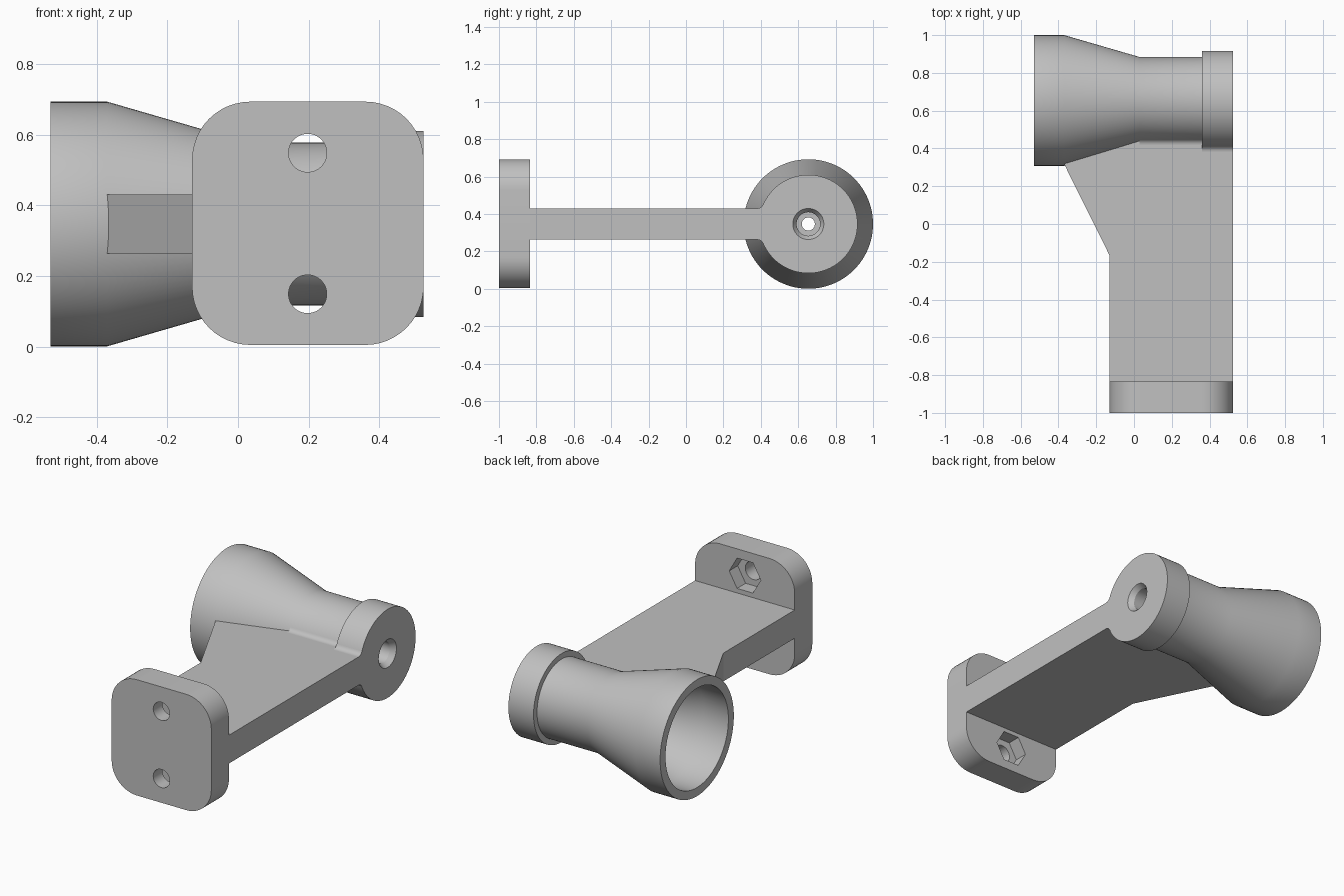
import bpy, bmesh
from math import pi, sin, cos, sqrt, atan2
from mathutils import Vector

if "Cube" in bpy.data.objects:
    bpy.data.objects.remove(bpy.data.objects["Cube"], do_unlink=True)

GREY = (0.53, 0.53, 0.53, 1)
grey = bpy.data.materials.new("plain grey")
grey.use_nodes = True
grey.diffuse_color = GREY
grey.node_tree.nodes["Principled BSDF"].inputs["Base Color"].default_value = GREY

AXIS_Y, AXIS_Z = 0.654, 0.347    # centre line of the cup
HALF = 0.084                     # half thickness of the web
LEFT, RIGHT = -0.13, 0.525       # sides of the plate and web
R_NECK, R_COLLAR = 0.23, 0.263


def finish(bm, name):
    bmesh.ops.recalc_face_normals(bm, faces=bm.faces)
    mesh = bpy.data.meshes.new(name)
    bm.to_mesh(mesh)
    bm.free()
    mesh.materials.append(grey)
    obj = bpy.data.objects.new(name, mesh)
    bpy.context.collection.objects.link(obj)
    return obj


def activate(obj):
    bpy.ops.object.select_all(action="DESELECT")
    obj.select_set(True)
    bpy.context.view_layer.objects.active = obj


def smooth(obj):
    activate(obj)
    bpy.ops.object.shade_smooth_by_angle(angle=pi / 6)


def prism(name, points, offset):
    """Extrude a flat outline along an offset."""
    bm = bmesh.new()
    face = bm.faces.new([bm.verts.new(p) for p in points])
    new = bmesh.ops.extrude_face_region(bm, geom=[face])["geom"]
    verts = [g for g in new if isinstance(g, bmesh.types.BMVert)]
    bmesh.ops.translate(bm, verts=verts, vec=offset)
    return finish(bm, name)


def lathe(name, profile, steps=96):
    """Turn a closed (x, radius) profile around the cup axis."""
    bm = bmesh.new()
    rings = []
    for i in range(steps):
        a = 2 * pi * i / steps
        rings.append([bm.verts.new((x, AXIS_Y + r * cos(a), AXIS_Z + r * sin(a)))
                      for x, r in profile])
    n = len(profile)
    for i in range(steps):
        a, b = rings[i], rings[(i + 1) % steps]
        for j in range(n):
            k = (j + 1) % n
            bm.faces.new((a[j], a[k], b[k], b[j]))
    return finish(bm, name)


def cut(obj, cutter):
    cutter.hide_render = True
    mod = obj.modifiers.new("cut", "BOOLEAN")
    mod.operation = "DIFFERENCE"
    mod.solver = "EXACT"
    mod.object = cutter
    activate(obj)
    bpy.ops.object.modifier_apply(modifier=mod.name)
    bpy.data.objects.remove(cutter, do_unlink=True)


def disc(x, y, z, r, sides):
    return [(x + r * cos(2 * pi * i / sides), y, z + r * sin(2 * pi * i / sides))
            for i in range(sides)]


# Flared hollow cup with collar, stepped bore and through hole
smooth(lathe("cup", [
    (-0.53, 0.346), (-0.37, 0.346), (0.03, R_NECK), (0.36, R_NECK),
    (0.36, R_COLLAR), (RIGHT, R_COLLAR),
    (RIGHT, 0.083), (0.495, 0.063), (0.42, 0.063), (0.42, 0.035),
    (0.36, 0.035), (0.36, 0.175), (0.03, 0.175), (-0.37, 0.295), (-0.53, 0.295)]))

# Mounting plate with rounded corners
corner = 0.165
outline = []
for q, (x, z) in enumerate([(RIGHT - corner, 0.693 - corner), (LEFT + corner, 0.693 - corner),
                            (LEFT + corner, 0.005 + corner), (RIGHT - corner, 0.005 + corner)]):
    for i in range(13):
        a = pi / 2 * (q + i / 12)
        outline.append((x + corner * cos(a), -1, z + corner * sin(a)))
plate = prism("mounting_plate", outline, Vector((0, 0.165, 0)))

# Bolt holes with hexagonal nut pockets at the back
for z in (0.149, 0.548):
    cut(plate, prism("bolt_cutter", disc(0.197, -1.1, z, 0.054, 48), Vector((0, 0.4, 0))))
    cut(plate, prism("nut_cutter", disc(0.197, -0.915, z, 0.104, 6), Vector((0, 0.2, 0))))
smooth(plate)

# Flat web with a gusset reaching out under the flare
base = AXIS_Z - HALF
prism("web", [(x, y, base) for x, y in [
    (LEFT, -0.84), (RIGHT, -0.84), (RIGHT, 0.455), (0.03, 0.455),
    (-0.37, 0.345), (-0.37, 0.318), (LEFT, -0.165)]], Vector((0, 0, 2 * HALF)))


# Concave fillets where the web meets the neck and the collar
def fillet(name, radius, x0, x1, side, r=0.035):
    cy, cz = -sqrt((radius + r) ** 2 - (HALF + r) ** 2), HALF + r
    end = atan2(-cz, -cy)
    pts = []
    for i in range(9):
        a = -pi / 2 + (end + pi / 2) * i / 8
        pts.append((cy + r * cos(a), cz + r * sin(a)))
    pts.append((pts[-1][0] + 0.01, HALF - 0.01))
    pts.append((cy, HALF - 0.01))
    smooth(prism(name, [(x0, AXIS_Y + y, AXIS_Z + side * z) for y, z in pts],
                 Vector((x1 - x0, 0, 0))))


for label, side in (("upper", 1), ("lower", -1)):
    fillet(label + "_neck_fillet", R_NECK, 0.03, 0.36, side)
    fillet(label + "_collar_fillet", R_COLLAR, 0.36, RIGHT, side)
